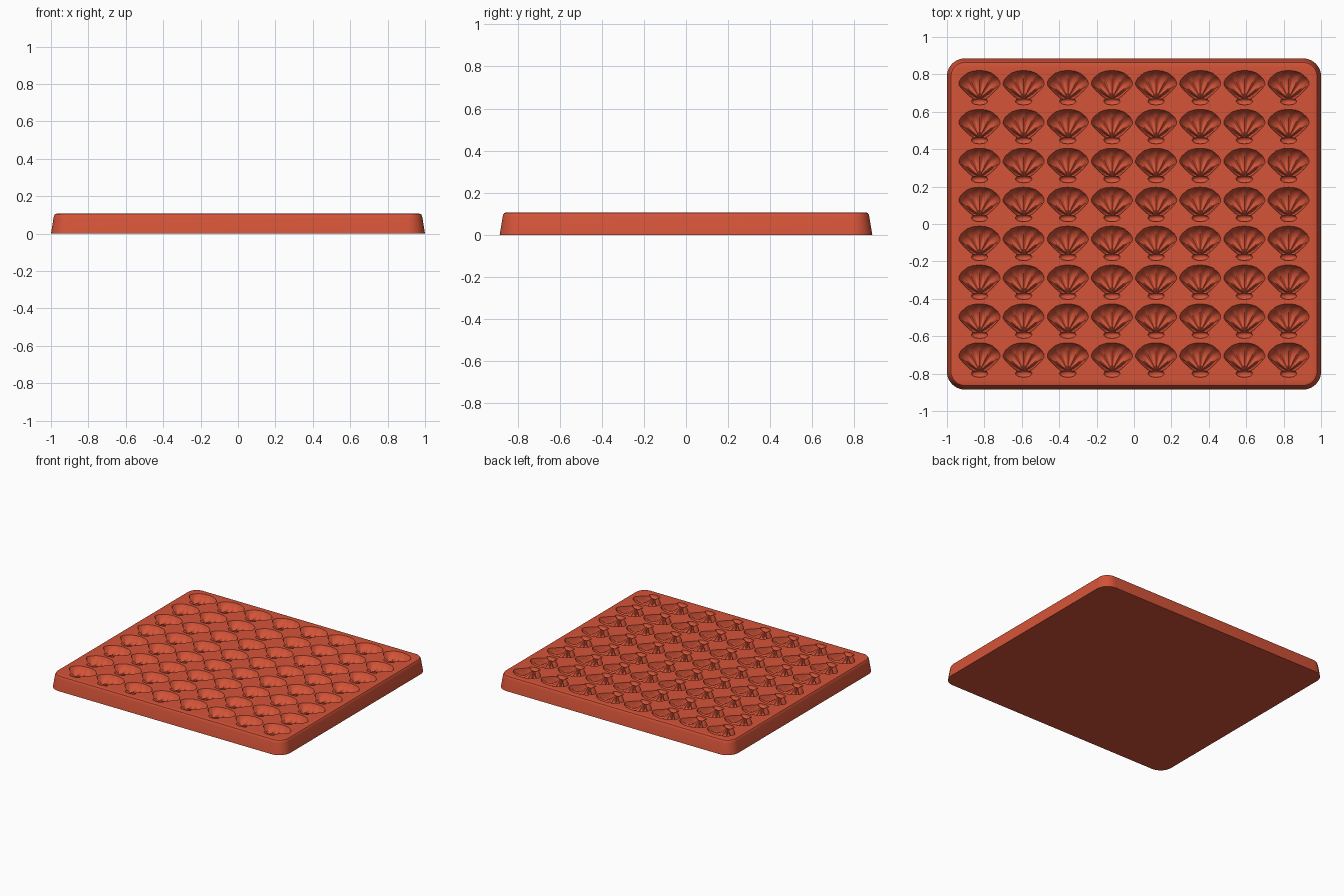
import bpy, bmesh, math
from mathutils import Vector

if "Cube" in bpy.data.objects:
    bpy.data.objects.remove(bpy.data.objects["Cube"])

TOP = 0.107                      # tray height
COUNT = 8                        # cavities per row and column
CELL_X, CELL_Y = 0.236, 0.208    # cavity spacing
HINGE = Vector((0, -0.058))      # point the shell ribs fan out from

terracotta = bpy.data.materials.new("terracotta")
colour = (0.66, 0.088, 0.04, 1)
terracotta.diffuse_color = colour
terracotta.use_nodes = True
bsdf = terracotta.node_tree.nodes["Principled BSDF"]
bsdf.inputs["Base Color"].default_value = colour
bsdf.inputs["Roughness"].default_value = 0.6


def loft(bm, rings):
    """Skin successive rings of vertices; repeated vertices give triangles."""
    for a, b in zip(rings, rings[1:]):
        for i in range(len(a)):
            j = (i + 1) % len(a)
            bm.faces.new(list(dict.fromkeys((a[i], a[j], b[j], b[i]))))


def finish(bm, name, angle):
    mesh = bpy.data.meshes.new(name)
    bm.to_mesh(mesh)
    bm.free()
    mesh.materials.append(terracotta)
    obj = bpy.data.objects.new(name, mesh)
    bpy.context.collection.objects.link(obj)
    bpy.ops.object.select_all(action='DESELECT')
    obj.select_set(True)
    bpy.context.view_layer.objects.active = obj
    bpy.ops.object.shade_smooth_by_angle(angle=math.radians(angle))
    return obj


# Tray: tapered rounded slab, open on top where the cavity sheet sits
def rounded_ring(bm, inset, z, radius=0.095, steps=10):
    ring = []
    for q, (sx, sy) in enumerate(((1, 1), (-1, 1), (-1, -1), (1, -1))):
        for k in range(steps + 1):
            t = math.pi / 2 * (q + k / steps)
            r = radius - inset
            ring.append(bm.verts.new((sx * (1 - radius) + r * math.cos(t),
                                      sy * (0.885 - radius) + r * math.sin(t), z)))
    return ring


bm = bmesh.new()
edge_profile = ((0, 0), (0.014, 0.085), (0.017, 0.096), (0.022, 0.104), (0.032, TOP))
rings = [rounded_ring(bm, inset, z) for inset, z in edge_profile]
corners = [bm.verts.new((sx * CELL_X * COUNT / 2, sy * CELL_Y * COUNT / 2, TOP))
           for sx, sy in ((1, 1), (-1, 1), (-1, -1), (1, -1))]
per_corner = len(rings[0]) // 4
rings.append([c for c in corners for _ in range(per_corner)])
loft(bm, rings)
bm.faces.new(rings[0][::-1])
finish(bm, "tray", 40)

# Shell outline: right half from the knob up to the fan's crest, then mirrored
half = [Vector(p) for p in (
    (0, -0.092), (0.028, -0.088), (0.043, -0.077), (0.044, -0.067), (0.036, -0.055),
    (0.05, -0.048), (0.092, -0.008), (0.109, 0.012), (0.11, 0.03), (0.098, 0.052),
    (0.066, 0.079), (0.034, 0.09), (0, 0.093))]
outline = half + [Vector((-p.x, p.y)) for p in half[-2:0:-1]]


def rim_distance(d):
    """Distance from the hinge to the outline in direction d."""
    for a, b in zip(outline, outline[1:] + outline[:1]):
        a, b = a - HINGE, b - HINGE
        e = b - a
        det = d.cross(e)
        if abs(det) < 1e-9:
            continue
        dist, along = a.cross(e) / det, a.cross(d) / det
        if dist > 0 and -1e-6 <= along <= 1 + 1e-6:
            return dist
    return 0.03


def depth(s, d, p):
    """Cavity depth: a ribbed scallop bowl plus the small hinge knob."""
    if s >= 1:
        return 0
    w = min(max((d.y + 0.02) / 0.5, 0), 1)
    w = w * w * (3 - 2 * w)
    crest = 0.56
    if s < crest:
        bowl = math.sin(math.pi / 2 * s / crest) ** 1.1
    else:
        bowl = (1 - ((s - crest) / (1 - crest)) ** 2) ** 0.8
    angle = math.atan2(d.x, d.y)
    rib = (0.5 + 0.5 * math.cos(14 * angle)) ** 1.5
    fan = 0.058 * (0.35 + 0.65 * w) * bowl * (1 - 0.24 * rib) if d.y > 0 else 0
    knob = max(0, 1 - (p.x / 0.043) ** 2 - ((p.y + 0.073) / 0.02) ** 2)
    return max(fan, 0.024 * math.sqrt(knob))


# One rectangular cell with a shell cavity sunk into it
def cell_border(nx=24, ny=20):
    hx, hy = CELL_X / 2, CELL_Y / 2
    bottom = [Vector((-hx + CELL_X * i / nx, -hy)) for i in range(nx)]
    right = [Vector((hx, -hy + CELL_Y * i / ny)) for i in range(ny)]
    side = bottom + right
    return side + [-p for p in side]


bm = bmesh.new()
border = cell_border()
directions = [(p - HINGE).normalized() for p in border]
reach = [rim_distance(d) for d in directions]
rings = [[bm.verts.new((p.x, p.y, 0)) for p in border]]
levels = 15
for k in range(levels, 0, -1):
    s = (k / levels) ** 0.9
    ring = []
    for d, r in zip(directions, reach):
        p = HINGE + d * r * s
        ring.append(bm.verts.new((p.x, p.y, -depth(s, d, p))))
    rings.append(ring)
middle = bm.verts.new((HINGE.x, HINGE.y, -depth(0, Vector((0, -1)), HINGE)))
rings.append([middle] * len(border))
loft(bm, rings)
cavities = finish(bm, "shell_cavities", 35)
cavities.location = (-CELL_X * (COUNT - 1) / 2, -CELL_Y * (COUNT - 1) / 2, TOP)

# Repeat the cell over the whole top
for name, offset in (("columns", (CELL_X, 0, 0)), ("rows", (0, CELL_Y, 0))):
    array = cavities.modifiers.new(name, 'ARRAY')
    array.count = COUNT
    array.use_relative_offset = False
    array.use_constant_offset = True
    array.constant_offset_displace = offset
    array.use_merge_vertices = True
    array.merge_threshold = 0.0002
